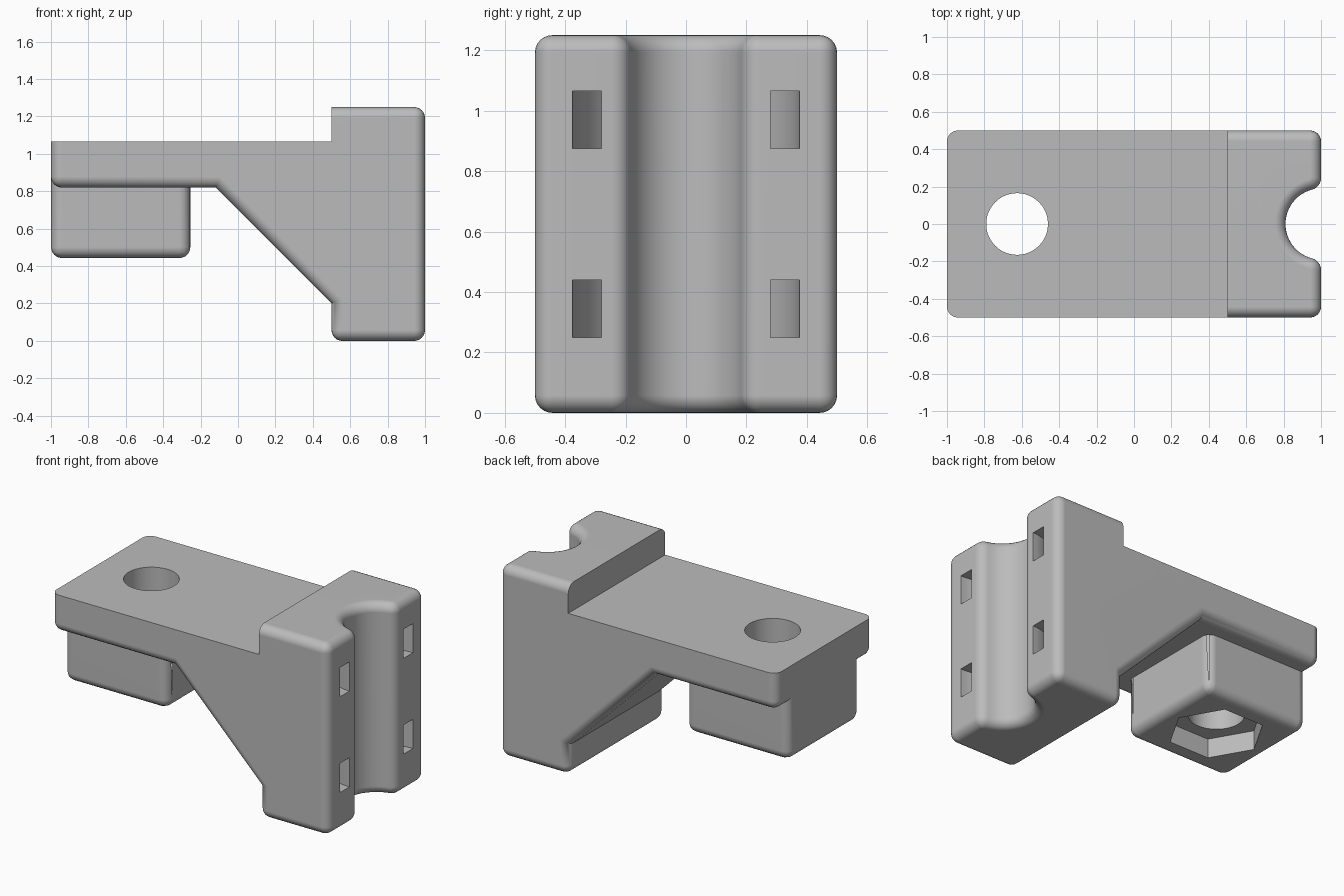
import bpy, bmesh
from math import sin, cos, pi, sqrt, atan2, radians

if "Cube" in bpy.data.objects:
    bpy.data.objects.remove(bpy.data.objects["Cube"])

ROUND = 0.058            # edge rounding
ARM_TOP, ARM_LOW = 1.065, 0.82
TOP = 1.25
GROOVE, LIP = 0.19, 0.064
HOLE_X = -0.625

grey = bpy.data.materials.new("plastic_grey")
grey.use_nodes = True
colour = (0.5, 0.5, 0.5, 1)
grey.diffuse_color = colour
grey.node_tree.nodes["Principled BSDF"].inputs["Base Color"].default_value = colour


def arc(cx, cy, r, a0, a1, n):
    steps = [a0 + (a1 - a0) * i / n for i in range(n + 1)]
    return [(cx + r * cos(a), cy + r * sin(a)) for a in steps]


def finish(name, bm):
    bmesh.ops.recalc_face_normals(bm, faces=bm.faces)
    mesh = bpy.data.meshes.new(name)
    bm.to_mesh(mesh)
    bm.free()
    ob = bpy.data.objects.new(name, mesh)
    mesh.materials.append(grey)
    bpy.context.collection.objects.link(ob)
    return ob


def prism(name, points, z0, z1, rounded=None):
    """Extrude a plan outline upward, rounding the chosen edges."""
    bm = bmesh.new()
    low = [bm.verts.new((x, y, z0)) for x, y in points]
    high = [bm.verts.new((x, y, z1)) for x, y in points]
    bm.faces.new(low)
    bm.faces.new(high)
    for i in range(len(points)):
        j = (i + 1) % len(points)
        bm.faces.new((low[i], low[j], high[j], high[i]))
    round_edges(bm, rounded)
    return finish(name, bm)


def round_edges(bm, rule):
    if rule:
        chosen = [e for e in bm.edges if rule((e.verts[0].co + e.verts[1].co) / 2)]
        bmesh.ops.bevel(bm, geom=chosen, offset=ROUND, segments=6, profile=0.5,
                        affect='EDGES', clamp_overlap=False)


# Groove outline: half circle running into rounded lips
lip_y = sqrt((GROOVE + LIP) ** 2 - LIP ** 2)
turn = atan2(lip_y, LIP)
groove = arc(1 - LIP, -lip_y, LIP, 0, pi - (pi - turn), 6)
groove += arc(1, 0, GROOVE, pi + turn, pi - turn, 24)[1:-1]
groove += arc(1 - LIP, lip_y, LIP, -turn, 0, 6)

# Bracket body: side profile with the grooved column end
profile = [(1, TOP), (0.5, TOP), (0.5, ARM_TOP), (-1, ARM_TOP), (-1, ARM_LOW),
           (-0.12, ARM_LOW), (0.5, 0.2), (0.5, 0), (1, 0)]
bm = bmesh.new()
near = [bm.verts.new((x, -0.5, z)) for x, z in profile]
far = [bm.verts.new((x, 0.5, z)) for x, z in profile]
bm.faces.new(near)
bm.faces.new(far)
for i in range(1, len(profile) - 2):
    bm.faces.new((near[i], near[i + 1], far[i + 1], far[i]))
rim_top = [near[0]] + [bm.verts.new((x, y, TOP)) for x, y in groove] + [far[0]]
rim_low = [near[-1]] + [bm.verts.new((x, y, 0)) for x, y in groove] + [far[-1]]
bm.faces.new(rim_top + [far[1], near[1]])
bm.faces.new(rim_low + [far[-2], near[-2]])
for i in range(len(rim_top) - 1):
    bm.faces.new((rim_low[i], rim_low[i + 1], rim_top[i + 1], rim_top[i]))


def body_rule(m):
    if abs(m.y) < 0.49:
        return m.z < 0.01 or (m.z > TOP - 0.01 and m.x > 0.51) or (m.x < -0.99 and m.z < 0.9)
    return not (abs(m.z - ARM_TOP) < 0.01 or (abs(m.x - 0.5) < 0.01 and m.z > 1))


bmesh.ops.recalc_face_normals(bm, faces=bm.faces)
round_edges(bm, body_rule)
bracket = finish("bracket_body", bm)

# Nut housing under the arm
half = 0.37
housing = prism("nut_housing",
                [(-0.9995, -half), (-0.255, -half), (-0.255, half), (-0.9995, half)],
                0.443, 0.93, lambda m: m.z < 0.9)

# Cutters: bolt hole, hexagonal nut pocket, curved strap channels
cutters = [prism("bolt_hole_cutter", arc(HOLE_X, 0, 0.165, 0, 2 * pi, 48)[:-1], 0.3, 1.3),
           prism("nut_pocket_cutter", arc(HOLE_X, 0, 0.285, 0, 2 * pi, 6)[:-1], 0.3, 0.568)]
outer, inner = 0.375, 0.28
channel = ([(1.1, outer)] + arc(1, 0, outer, pi / 2, 3 * pi / 2, 32) + [(1.1, -outer)]
           + [(1.1, -inner)] + arc(1, 0, inner, 3 * pi / 2, pi / 2, 32) + [(1.1, inner)])
for z in (0.25, 0.875):
    cutters.append(prism("strap_channel_cutter", channel, z, z + 0.19))

# Combine the parts
bpy.context.view_layer.objects.active = bracket
for tool in [housing] + cutters:
    tool.hide_render = True
    mod = bracket.modifiers.new(tool.name, 'BOOLEAN')
    mod.solver = 'EXACT'
    mod.operation = 'UNION' if tool == housing else 'DIFFERENCE'
    mod.object = tool
    bpy.ops.object.modifier_apply(modifier=mod.name)
    bpy.data.objects.remove(tool)

# Smooth rounds, crisp corners
for ob in bpy.context.selected_objects:
    ob.select_set(False)
bracket.select_set(True)
bpy.ops.object.shade_smooth_by_angle(angle=radians(30))
weighted = bracket.modifiers.new("even_shading", 'WEIGHTED_NORMAL')
weighted.keep_sharp = True
